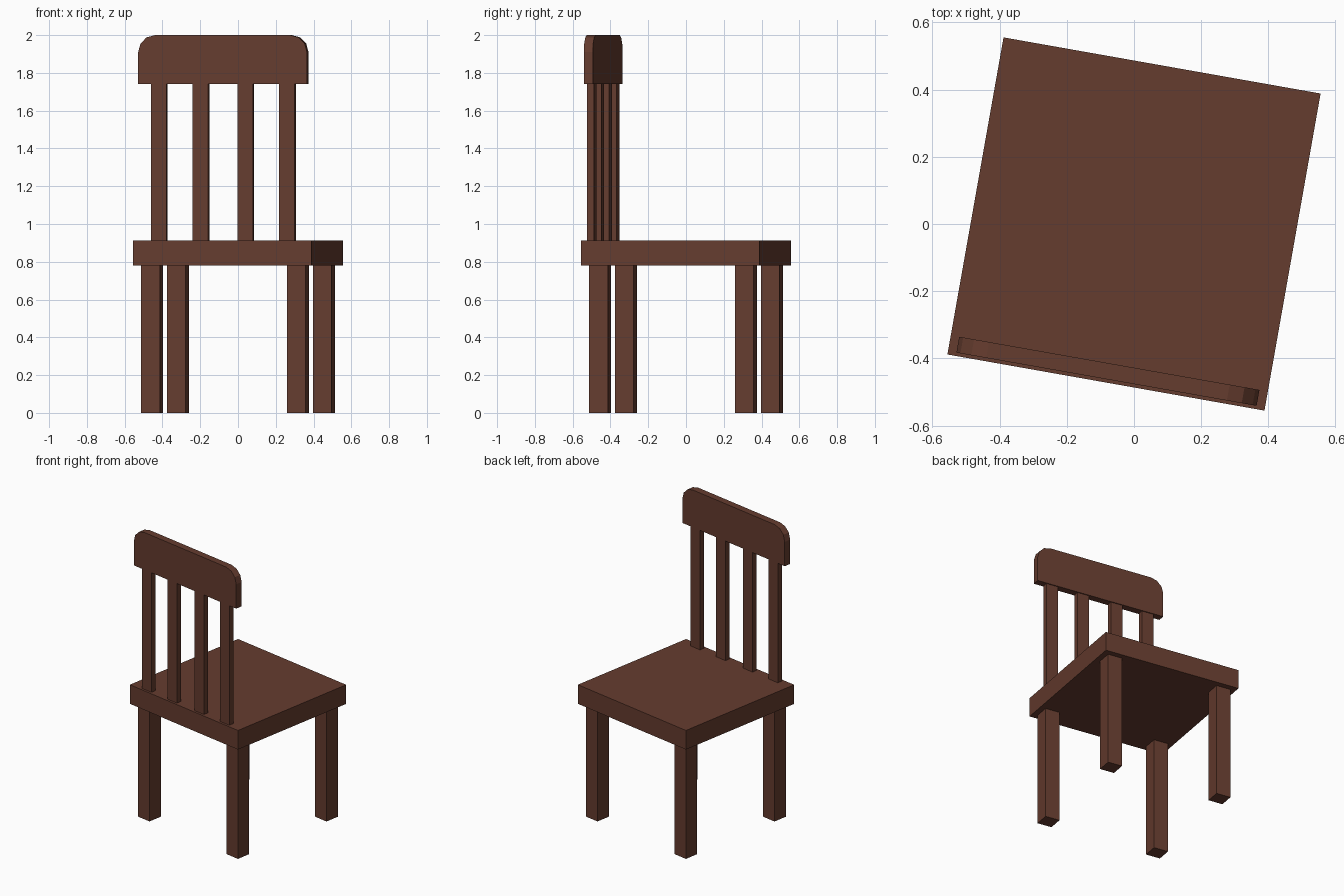
import bpy, bmesh
from math import radians
from mathutils import Matrix

cube = bpy.data.objects.get("Cube")
if cube:
    bpy.data.objects.remove(cube, do_unlink=True)

wood = bpy.data.materials.new("dark_brown_wood")
colour = (0.13, 0.045, 0.028, 1)
wood.use_nodes = True
wood.diffuse_color = colour
bsdf = wood.node_tree.nodes["Principled BSDF"]
bsdf.inputs["Base Color"].default_value = colour
bsdf.inputs["Roughness"].default_value = 0.8

# The whole chair is turned slightly about the vertical axis
TURN = Matrix.Rotation(radians(-10.04), 4, 'Z')


def box(name, x, y, z0, z1, width, depth, corner=0):
    """Box from z0 to z1; corner rounds its two upper side edges."""
    bm = bmesh.new()
    bmesh.ops.create_cube(bm, size=1)
    bmesh.ops.scale(bm, vec=(width, depth, z1 - z0), verts=bm.verts)
    if corner:
        edges = [e for e in bm.edges
                 if all(v.co.z > 0 for v in e.verts)
                 and e.verts[0].co.x * e.verts[1].co.x > 0]
        bmesh.ops.bevel(bm, geom=edges, offset=corner, segments=3,
                        profile=0.5, affect='EDGES')
    mesh = bpy.data.meshes.new(name)
    bm.to_mesh(mesh)
    bm.free()
    mesh.materials.append(wood)
    obj = bpy.data.objects.new(name, mesh)
    obj.matrix_world = TURN @ Matrix.Translation((x, y, (z0 + z1) / 2))
    bpy.context.collection.objects.link(obj)
    return obj


# Seat
box("seat", 0, 0, 0.78, 0.912, 0.958, 0.958)

# Legs
for side, sx in (("left", 1), ("right", -1)):
    for end, sy in (("front", -1), ("back", 1)):
        box(f"{end}_{side}_leg", sx * 0.392, sy * 0.392, 0, 0.78, 0.1, 0.1)

# Backrest slats
BACK_Y = -0.445
for i, x in enumerate((-0.345, -0.12, 0.12, 0.345)):
    box(f"backrest_slat_{i + 1}", x, BACK_Y, 0.912, 1.742, 0.083, 0.036)

# Top rail with rounded upper corners
box("backrest_top_rail", 0, BACK_Y, 1.742, 2.0, 0.907, 0.048, corner=0.09)
